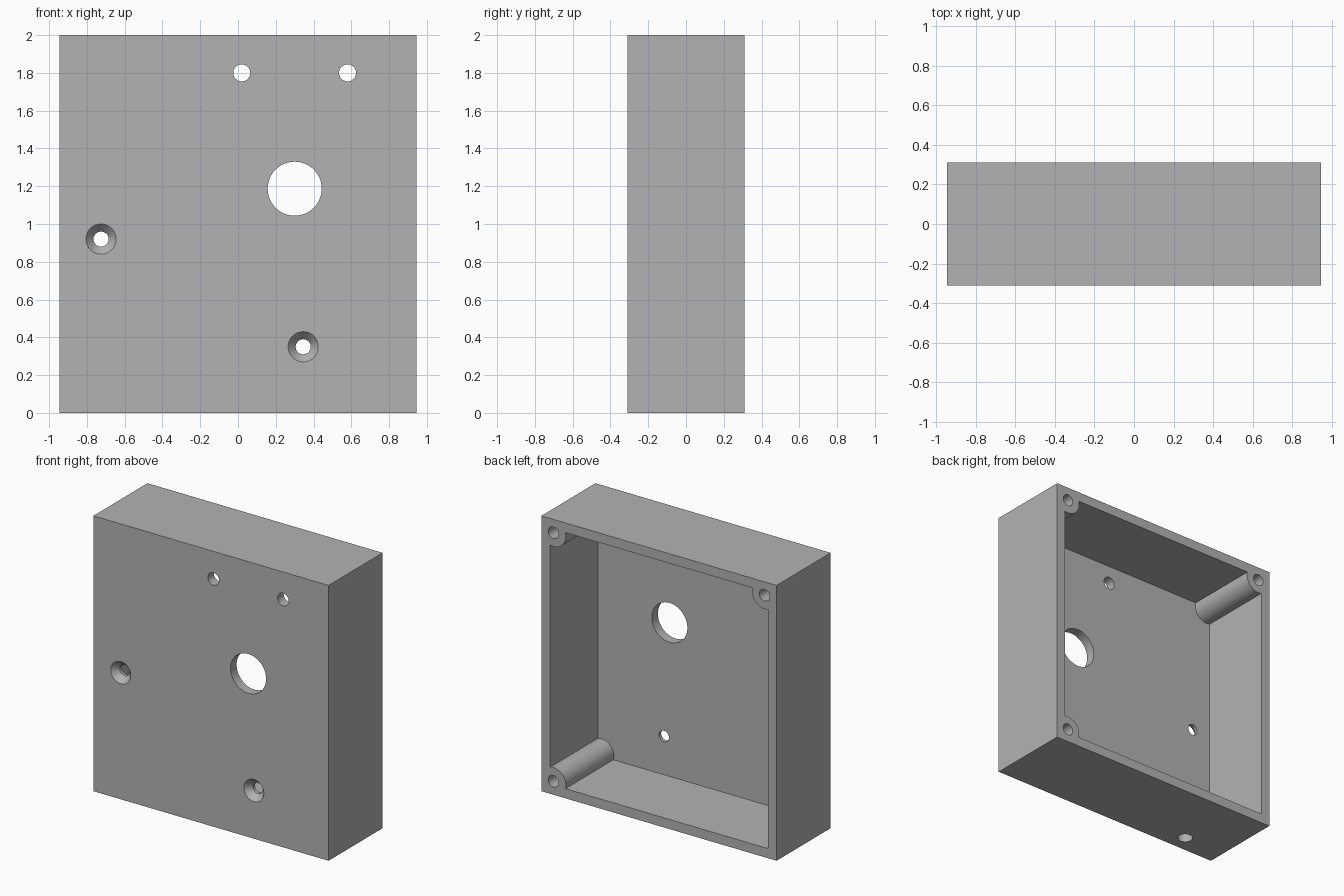
import bpy
from math import pi

if "Cube" in bpy.data.objects:
    bpy.data.objects.remove(bpy.data.objects["Cube"], do_unlink=True)

W, D, H = 1.89, 0.62, 2.0
WALL = 0.07
FRONT, BACK = -D / 2, D / 2


def box(name, x, y, z):
    """Box spanning the given (low, high) ranges."""
    spans = (x, y, z)
    bpy.ops.mesh.primitive_cube_add(size=1, location=[(a + b) / 2 for a, b in spans])
    ob = bpy.context.object
    ob.name = name
    ob.scale = [b - a for a, b in spans]
    bpy.ops.object.transform_apply(location=True, rotation=True, scale=True)
    return ob


def rod(name, x, z, y0, y1, r0, r1=None):
    """Round rod or cone along y, radius r0 at y0 and r1 at y1."""
    bpy.ops.mesh.primitive_cone_add(
        vertices=48, radius1=r0, radius2=r0 if r1 is None else r1, depth=y1 - y0,
        location=(x, (y0 + y1) / 2, z), rotation=(-pi / 2, 0, 0))
    ob = bpy.context.object
    ob.name = name
    bpy.ops.object.transform_apply(location=True, rotation=True, scale=True)
    return ob


def cut(target, cutter):
    """Subtract the cutter and remove it."""
    mod = target.modifiers.new("cut", "BOOLEAN")
    mod.operation = "DIFFERENCE"
    mod.solver = "EXACT"
    mod.object = cutter
    bpy.context.view_layer.objects.active = target
    bpy.ops.object.modifier_apply(modifier=mod.name)
    bpy.data.objects.remove(cutter, do_unlink=True)


# Open-backed shell
enclosure = box("enclosure", (-W / 2, W / 2), (FRONT, BACK), (0, H))

# Cavity, leaving screw posts in three corners
cavity = box("cavity", (-W / 2 + WALL, W / 2 - WALL),
             (FRONT + WALL, BACK + 0.1), (WALL, H - WALL))
INSET = 0.097
px = W / 2 - INSET
posts = [(px, H - INSET), (-px, H - INSET), (px, INSET)]
for x, z in posts:
    cut(cavity, rod("post", x, z, FRONT - 0.1, BACK + 0.2, 0.1))
cut(enclosure, cavity)

# Blind screw holes in the posts
for x, z in posts:
    cut(enclosure, rod("post_hole", x, z, BACK - 0.4, BACK + 0.1, 0.042))

# Plain holes through the front panel
for x, z, r in [(0.02, 1.8, 0.045), (0.58, 1.8, 0.045), (0.3, 1.187, 0.143)]:
    cut(enclosure, rod("panel_hole", x, z, FRONT - 0.1, FRONT + 0.15, r))

# Countersunk mounting holes
for x, z in [(-0.725, 0.92), (0.345, 0.35)]:
    cut(enclosure, rod("screw_hole", x, z, FRONT - 0.1, FRONT + 0.15, 0.04))
    cut(enclosure, rod("countersink", x, z, FRONT - 0.045, FRONT + 0.045, 0.12, 0.04))

# Cable hole through the bottom wall
bpy.ops.mesh.primitive_cylinder_add(vertices=48, radius=0.052, depth=0.25,
                                    location=(-0.61, -0.185, 0))
cut(enclosure, bpy.context.object)

# Single grey material
grey = bpy.data.materials.new("plain grey")
grey.use_nodes = True
colour = (0.45, 0.45, 0.45, 1)
grey.diffuse_color = colour
grey.node_tree.nodes["Principled BSDF"].inputs["Base Color"].default_value = colour
enclosure.data.materials.clear()
enclosure.data.materials.append(grey)
for face in enclosure.data.polygons:
    face.material_index = 0

bpy.ops.object.select_all(action="DESELECT")
enclosure.select_set(True)
bpy.context.view_layer.objects.active = enclosure
bpy.ops.object.shade_smooth_by_angle(angle=pi / 6)
